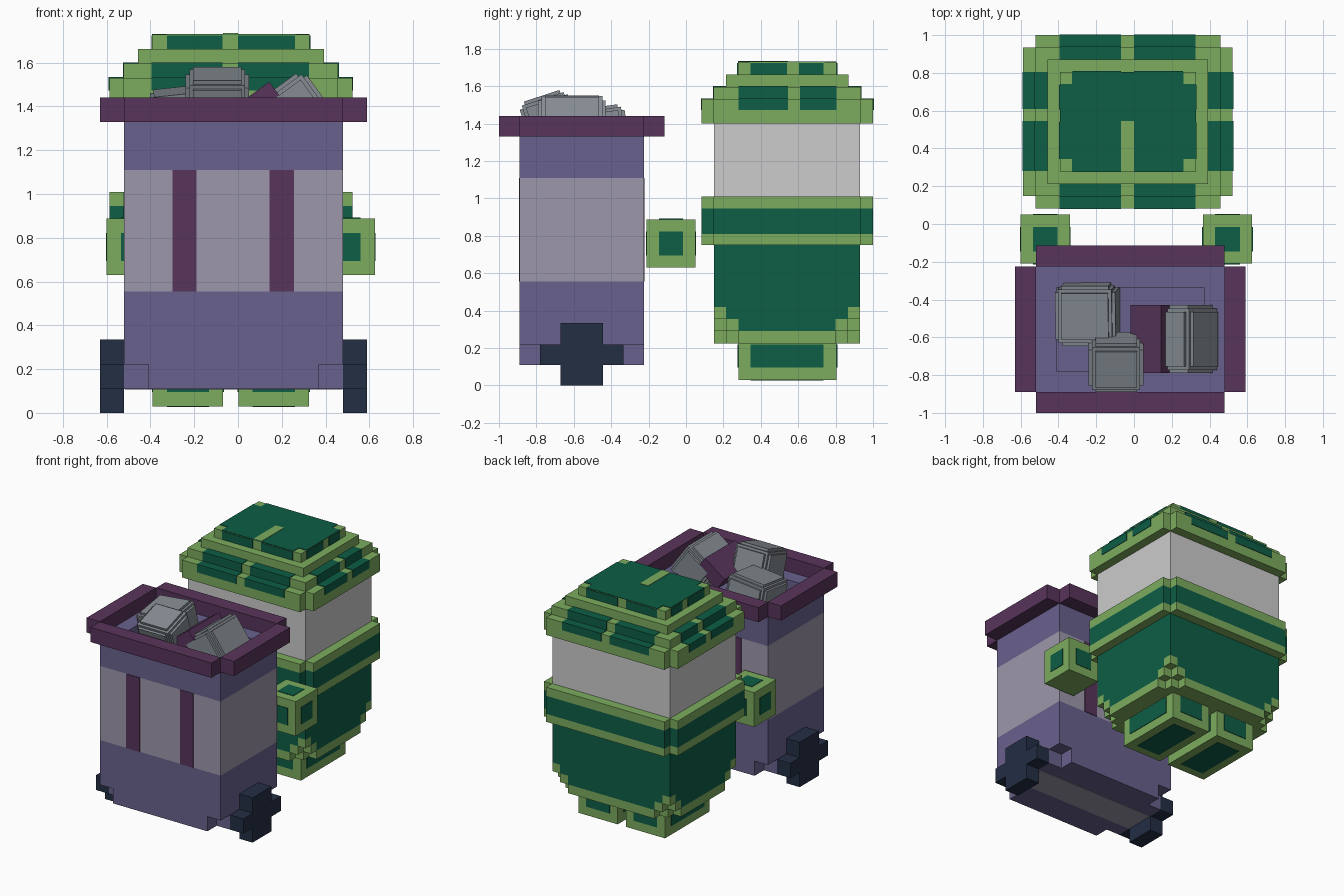
import bpy, bmesh, math
from mathutils import Matrix, Euler

if "Cube" in bpy.data.objects:
    bpy.data.objects.remove(bpy.data.objects["Cube"])


def mat(name, hexcol):
    m = bpy.data.materials.new(name)
    c = [int(hexcol[i:i + 2], 16) / 255 for i in (0, 2, 4)]
    c = [v / 12.92 if v <= 0.04045 else ((v + 0.055) / 1.055) ** 2.4 for v in c]
    m.diffuse_color = (*c, 1)
    m.use_nodes = True
    m.node_tree.nodes["Principled BSDF"].inputs["Base Color"].default_value = m.diffuse_color
    return m


PURPLE = mat("bin purple", "69618d")
PALE = mat("pale lilac", "9e97ab")
PLUM = mat("plum", "58345b")
NAVY = mat("wheel navy", "232e44")
DARK = mat("dark green", "0e5e47")
LIGHT = mat("light green", "7dac5e")
WHITE = mat("pale grey", "cccccc")
STONE = mat("stone grey", "858c92")


def finish(name, bm, m):
    bmesh.ops.recalc_face_normals(bm, faces=bm.faces)
    me = bpy.data.meshes.new(name)
    bm.to_mesh(me)
    bm.free()
    me.materials.append(m)
    ob = bpy.data.objects.new(name, me)
    bpy.context.collection.objects.link(ob)
    return ob


def add_box(bm, x0, x1, y0, y1, z0, z1):
    bmesh.ops.create_cube(bm, size=1, matrix=Matrix.Translation(
        ((x0 + x1) / 2, (y0 + y1) / 2, (z0 + z1) / 2)) @ Matrix.Diagonal((x1 - x0, y1 - y0, z1 - z0, 1)))


def boxes(name, m, *dims):
    bm = bmesh.new()
    for d in dims:
        add_box(bm, *d)
    return finish(name, bm, m)


def stepped(name, m, x0, x1, y0, y1, z0, z1, n, u):
    """Slab whose four vertical corners are cut back in n stair steps."""
    cx, cy, hx, hy = (x0 + x1) / 2, (y0 + y1) / 2, (x1 - x0) / 2, (y1 - y0) / 2
    q = []
    for k in range(n + 1):
        q.append((hx - k * u, hy - (n - k) * u))
        if k < n:
            q.append((hx - (k + 1) * u, hy - (n - k) * u))
    pts = q + [(-x, y) for x, y in q[::-1]] + [(-x, -y) for x, y in q] + [(x, -y) for x, y in q[::-1]]
    bm = bmesh.new()
    f = bm.faces.new([bm.verts.new((cx + x, cy + y, z0)) for x, y in pts])
    r = bmesh.ops.extrude_face_region(bm, geom=[f])
    for v in r["geom"]:
        if isinstance(v, bmesh.types.BMVert):
            v.co.z = z1
    return finish(name, bm, m)


# ---------- wheeled bin ----------
X0, X1, Y0, Y1, U = -0.52, 0.48, -0.89, -0.225, 0.11
stepped("bin_base", PURPLE, X0, X1, Y0, Y1, 0.11, 0.225, 1, U)
boxes("bin_base_stripe", PALE, (X0 + .003, X1 - .003, -0.67, -0.445, 0.106, 0.12))
boxes("bin_lower", PURPLE, (X0, X1, Y0, Y1, 0.22, 0.555))
boxes("bin_band", PALE, (X0, X1, Y0, Y1, 0.555, 1.11))
boxes("bin_upper", PURPLE, (X0, X1, Y0, Y1, 1.11, 1.22),
      (X0, X0 + U, Y0, Y1, 1.22, 1.335), (X1 - U, X1, Y0, Y1, 1.22, 1.335),
      (X0 + U, X1 - U, Y0, Y0 + U, 1.22, 1.335), (X0 + U, X1 - U, Y1 - U, Y1, 1.22, 1.335))
# plain upright stripes, front and back
boxes("bin_stripes", PLUM, *[(x, x + 0.11, y, y + 0.006, 0.555, 1.11)
                             for x in (-0.30, 0.145) for y in (Y0 - .004, Y1 - .002)])
boxes("bin_rim", PLUM,
      (X0 - U, X0, Y0, Y1, 1.33, 1.44), (X1, X1 + U, Y0, Y1, 1.33, 1.44),
      (X0, X1, Y0 - U, Y0, 1.33, 1.44), (X0, X1, Y1, Y1 + U, 1.33, 1.44))
for side, x in (("left", X0 - U), ("right", X1)):
    boxes("wheel_" + side, NAVY, (x, x + U, -0.67, -0.445, 0, 0.335),
          (x, x + U, -0.78, -0.67, 0.11, 0.22), (x, x + U, -0.445, -0.335, 0.11, 0.22))


# rocks: cubes with stepped edges
def rock(name, loc, rot, sx, sy, sz):
    s, d = 0.035, []
    for a, b, c in ((0, s, s), (s, 0, s), (s, s, 0), (s / 2, s / 2, s / 2)):
        hx, hy, hz = sx / 2 - a, sy / 2 - b, sz / 2 - c
        d.append((-hx, hx, -hy, hy, -hz, hz))
    ob = boxes(name, STONE, *d)
    ob.location = loc
    ob.rotation_euler = Euler([math.radians(r) for r in rot])


rock("rock_back", (-0.245, -0.47, 1.32), (8, -6, 0), 0.32, 0.32, 0.31)
rock("rock_front", (-0.095, -0.73, 1.42), (18, 0, 0), 0.29, 0.27, 0.27)
rock("rock_tilted", (0.27, -0.61, 1.375), (0, -36, 0), 0.27, 0.36, 0.29)
chunk = boxes("plum_chunk", PLUM, (-0.1, 0.1, -0.18, 0.18, -0.08, 0.03))
chunk.location = (0.08, -0.61, 1.43)
chunk.rotation_euler = (0, math.radians(-36), 0)

# ---------- blocky green figure ----------
V = 0.065
A = (-0.52, 0.455, 0.15, 0.93)      # body footprint
B = (-0.587, 0.522, 0.083, 1.0)     # belt and hat brim footprint


def corner_cubes(name, n, z0, z1):
    """Light cubes filling the outermost stair step of each corner."""
    d = []
    for i in range(n + 1):
        j = n - i
        for x in (A[0] + i * V, A[1] - (i + 1) * V):
            for y in (A[2] + j * V, A[3] - (j + 1) * V):
                d.append((x, x + V, y, y + V, z0, z1))
    boxes(name, LIGHT, *d)


stepped("body_hem", LIGHT, *A, 0.225, 0.29, 2, V)
stepped("body_lower", DARK, *A, 0.29, 0.355, 2, V)
corner_cubes("body_corners_lower", 1, 0.29, 0.355)
stepped("body_middle", DARK, *A, 0.355, 0.42, 1, V)
corner_cubes("body_corners_upper", 0, 0.355, 0.42)
boxes("body_main", DARK, (*A, 0.42, 0.75))
stepped("belt_bottom", LIGHT, *B, 0.75, 0.81, 1, V)
stepped("belt_middle", DARK, *B, 0.81, 0.945, 1, V)
stepped("belt_top", LIGHT, *B, 0.945, 1.01, 1, V)
boxes("head", WHITE, (*A, 1.01, 1.40))

# hat: shrinking tiers with dark patches
E = 0.004
stepped("hat_brim", LIGHT, *B, 1.40, 1.53, 1, V)
for k in (1, 2, 3):
    foot = (B[0] + k * V, B[1] - k * V, B[2] + k * V, B[3] - k * V)
    z = 1.53 + (k - 1) * 0.066
    boxes("hat_tier_%d" % k, LIGHT, (*foot, z, z + 0.066))
xs, ys = ((-0.395, -0.07), (0.0, 0.325)), ((0.28, 0.545), (0.61, 0.805))
patches = []
for k, z0, z1 in ((0, 1.473, 1.53 + E), (1, 1.53 + E, 1.596 + E)):
    o = k * V - E
    patches += [(a, b, B[2] + o, B[3] - o, z0, z1) for a, b in xs]
    patches += [(B[0] + o, B[1] - o, a, b, z0, z1) for a, b in ys]
boxes("hat_patches", DARK, *patches)
o = 3 * V - E
boxes("hat_crown_patches", DARK,
      *[(a, b, B[2] + o, B[3] - o, 1.663, 1.725) for a, b in ((-0.325, -0.07), (0.0, 0.26))],
      *[(B[0] + o, B[1] - o, a, b, 1.663, 1.725) for a, b in ((0.345, 0.54), (0.605, 0.735))])
stepped("hat_top", DARK, -0.392, 0.327, 0.278, 0.805, 1.727, 1.732, 1, V)
boxes("hat_top_stripe", LIGHT, (-0.068, 0.0, 0.278, 0.545, 1.728, 1.735))

# feet with inset-style plates
for side, x0, x1 in (("left", -0.39, -0.068), ("right", 0.002, 0.325)):
    boxes("foot_" + side, LIGHT, (x0, x1, 0.28, 0.805, 0.03, 0.226))
    boxes("foot_panels_" + side, DARK,
          (x0 - E, x1 + E, 0.345, 0.735, 0.095, 0.22),
          (x0 + V, x1 - V, 0.28 - E, 0.805 + E, 0.095, 0.22),
          (x0 + V, x1 - V, 0.345, 0.735, 0.03 - E, 0.1))

# floating hands
for side, x0 in (("left", -0.60), ("right", 0.365)):
    x1, y0, y1, z0, z1 = x0 + 0.26, -0.21, 0.05, 0.63, 0.888
    boxes("hand_" + side, LIGHT, (x0, x1, y0, y1, z0, z1))
    boxes("hand_panels_" + side, DARK,
          (x0 - E, x1 + E, y0 + V, y1 - V, z0 + V, z1 - V),
          (x0 + V, x1 - V, y0 - E, y1 + E, z0 + V, z1 - V),
          (x0 + V, x1 - V, y0 + V, y1 - V, z0 + V, z1 + E))
